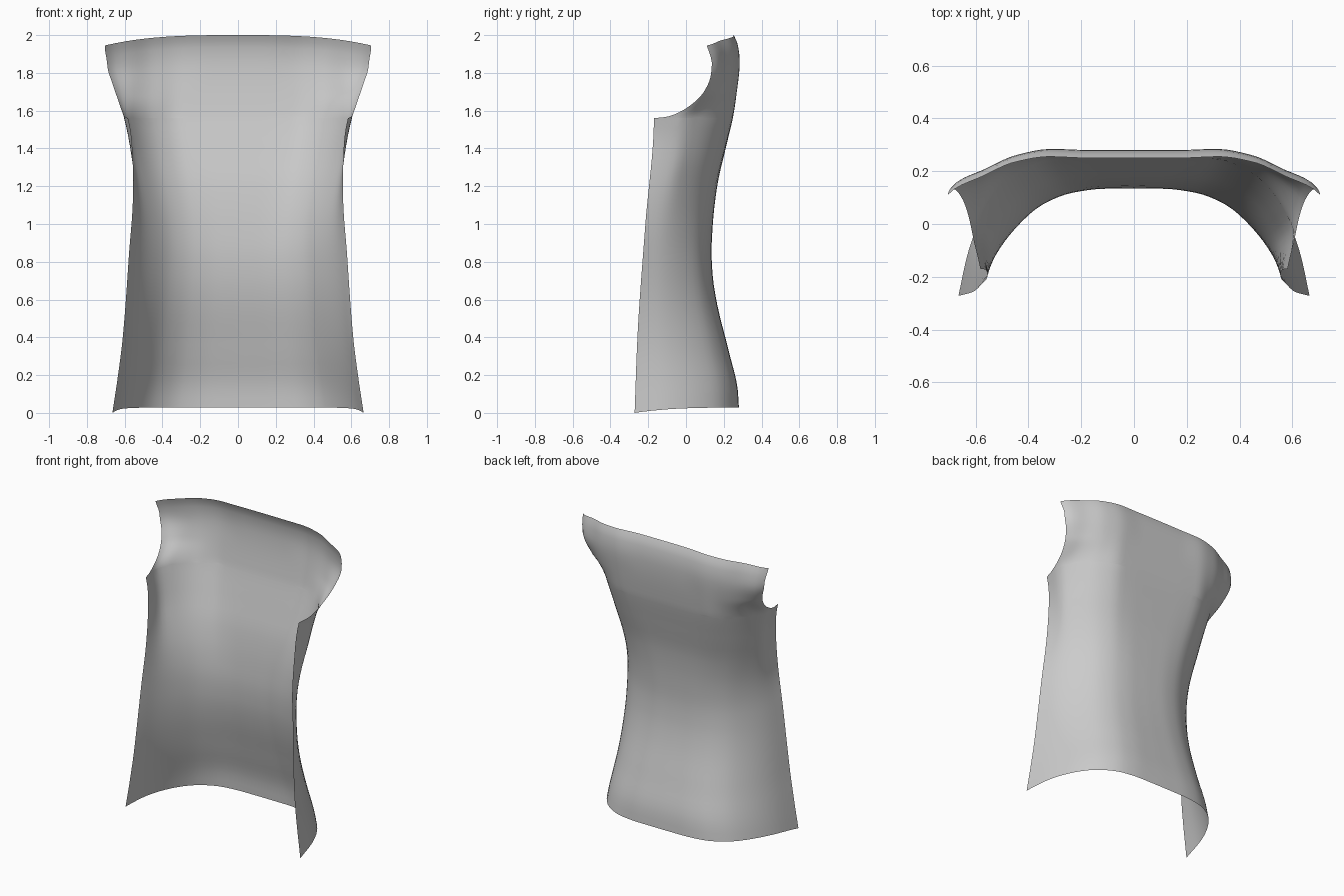
import bpy
import bmesh

cube = bpy.data.objects.get("Cube")
if cube:
    bpy.data.objects.remove(cube, do_unlink=True)


def smooth(t):
    t = min(max(t, 0.0), 1.0)
    return t * t * (3 - 2 * t)


def spline(knots, values, t):
    """Smooth curve through the values that never overshoots them."""
    count = len(knots)
    widths = [knots[i + 1] - knots[i] for i in range(count - 1)]
    slopes = [(values[i + 1] - values[i]) / widths[i] for i in range(count - 1)]

    def tangent(i):
        if i == 0 or i == count - 1:
            return slopes[min(i, count - 2)]
        before, after = slopes[i - 1], slopes[i]
        if before * after <= 0:
            return 0.0
        return 2 * before * after / (before + after)

    i = 0
    while i < count - 2 and t > knots[i + 1]:
        i += 1
    f = (t - knots[i]) / widths[i]
    return (values[i] + (values[i + 1] - values[i]) * smooth(f)
            + widths[i] * f * (1 - f) * ((1 - f) * tangent(i) - f * tangent(i + 1)))


def profile(t, points):
    return spline([p[0] for p in points], [p[1] for p in points], t)


# Height profiles: centre back depth, side width and side edge depth
back_y = [(0, .28), (.1, .274), (.2, .258), (.3, .233), (.4, .208), (.5, .182),
          (.6, .16), (.72, .142), (.85, .135), (1, .142), (1.2, .165),
          (1.4, .21), (1.6, .255), (1.82, .28), (1.9, .27), (1.945, .25)]
edge_x = [(0, .665), (.2, .635), (.4, .61), (.8, .58), (1.1, .563), (1.4, .577),
          (1.56, .603), (1.7, .69), (1.82, .737), (1.945, .78)]
edge_y = [(0, -.272), (.4, -.257), (1, -.215), (1.56, -.17), (1.945, -.17)]

# Depth at which the armhole cuts the panel
armhole_y = [(1.56, -.17), (1.568, -.1), (1.6, -.02), (1.65, .05), (1.7, .095),
             (1.78, .13), (1.85, .137), (1.945, .11)]

# Cross-sections, as fractions of width and depth from the centre to the edge
sections = [
    (0, [0, .25, .46, .67, .83, .94, 1], [0, .002, .03, .15, .38, .68, 1]),
    (.85, [0, .2, .4, .6, .78, .91, 1], [0, .005, .045, .17, .42, .7, 1]),
    (1.56, [0, .265, .515, .745, .92, 1, .965], [0, 0, .005, .135, .41, .69, 1]),
    (1.7, [0, .23, .45, .64, .81, .945, .985], [0, 0, 0, .067, .213, .41, 1]),
    (1.82, [0, .217, .42, .6, .76, .933, 1], [0, 0, -.01, .04, .155, .315, 1]),
    (1.945, [0, .218, .41, .577, .73, .904, 1], [0, 0, -.012, .036, .16, .333, 1]),
]
levels = [s[0] for s in sections]
steps = list(range(7))


class Row:
    """One cross-section of the panel, trimmed where the armhole cuts it."""

    def __init__(self, height):
        self.height = height
        self.across, self.depth = [
            [spline(levels, [s[k][i] for s in sections], height) for i in steps]
            for k in (1, 2)]
        self.width = profile(height, edge_x)
        self.back = profile(height, back_y)
        self.front = profile(height, edge_y)
        self.end = steps[-1]
        if height > armhole:
            cut = profile(height, armhole_y)
            low, high = 2.0, self.end
            for _ in range(30):
                self.end = (low + high) / 2
                if self.y(self.end) > cut:
                    low = self.end
                else:
                    high = self.end

    def x(self, u):
        return self.width * spline(steps, self.across, u)

    def y(self, u):
        return self.back + (self.front - self.back) * spline(steps, self.depth, u)

    def point(self, t):
        u = abs(t) * self.end
        x = self.x(u)
        # Raised middle of the neckline and of the hem
        neck = .055 * smooth((self.height - 1.6) / .345) * (1 - (x / self.x(self.end)) ** 3)
        hem = .028 * (1 - smooth(self.height / .3)) * (1 - spline(steps, self.depth, u) ** 3)
        return (x if t >= 0 else -x), self.y(u), self.height + neck + hem


# Curved back panel, with rows packed closely at the foot of the armholes
armhole, top = 1.56, 1.945
heights = [armhole * i / 30 for i in range(31)]
heights += [armhole + (top - armhole) * (i / 24) ** 2 for i in range(1, 25)]
half = 24

bm = bmesh.new()
grid = []
for height in heights:
    row = Row(height)
    grid.append([bm.verts.new(row.point(j / half)) for j in range(-half, half + 1)])
for lower, upper in zip(grid, grid[1:]):
    for j in range(2 * half):
        bm.faces.new((lower[j + 1], lower[j], upper[j], upper[j + 1]))

mesh = bpy.data.meshes.new("back_panel")
bm.to_mesh(mesh)
bm.free()
panel = bpy.data.objects.new("back_panel", mesh)
bpy.context.collection.objects.link(panel)

grey = bpy.data.materials.new("light_grey")
grey.use_nodes = True
colour = (.6, .6, .6, 1)
grey.diffuse_color = colour
grey.node_tree.nodes["Principled BSDF"].inputs["Base Color"].default_value = colour
mesh.materials.append(grey)

bpy.ops.object.select_all(action="DESELECT")
panel.select_set(True)
bpy.context.view_layer.objects.active = panel
bpy.ops.object.shade_smooth_by_angle()
